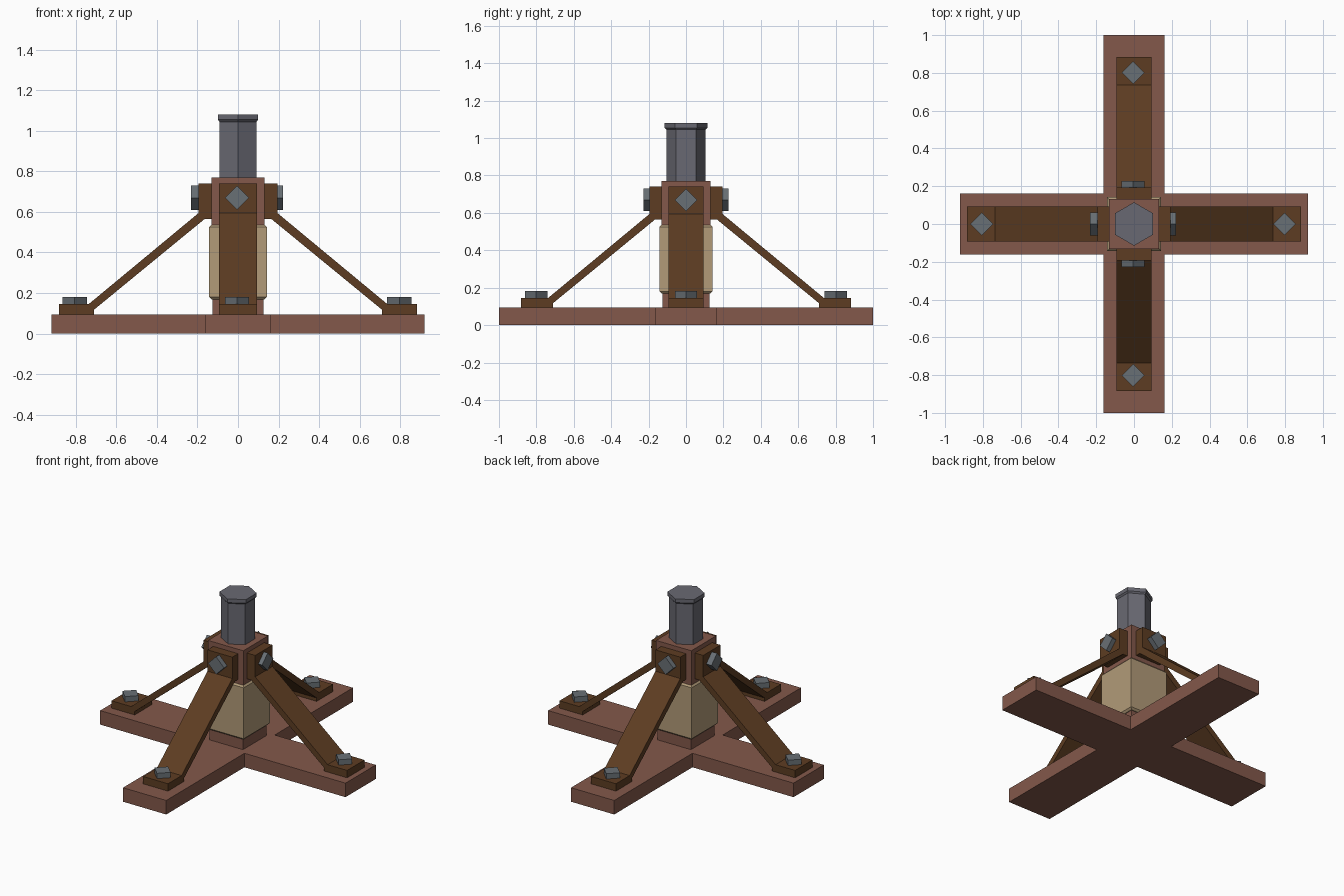
import bpy, bmesh, math
from mathutils import Matrix, Vector

if "Cube" in bpy.data.objects:
    bpy.data.objects.remove(bpy.data.objects["Cube"])


def material(name, rgb):
    m = bpy.data.materials.new(name)
    m.diffuse_color = (*rgb, 1)
    m.use_nodes = True
    m.node_tree.nodes["Principled BSDF"].inputs["Base Color"].default_value = m.diffuse_color
    return m


RED_WOOD = material("reddish wood", (0.227, 0.098, 0.069))
DARK_WOOD = material("dark brown wood", (0.110, 0.046, 0.016))
TAN = material("tan wrapping", (0.445, 0.328, 0.188))
PIPE = material("dark grey metal", (0.141, 0.141, 0.168))
BOLT = material("blue grey metal", (0.141, 0.161, 0.178))


def finish(name, bm, mat, matrix=Matrix()):
    bmesh.ops.recalc_face_normals(bm, faces=bm.faces)
    bm.transform(matrix)
    mesh = bpy.data.meshes.new(name)
    bm.to_mesh(mesh)
    bm.free()
    mesh.materials.append(mat)
    ob = bpy.data.objects.new(name, mesh)
    bpy.context.collection.objects.link(ob)
    return ob


def extrude(name, points, direction, mat, matrix=Matrix()):
    """Flat outline pushed along a direction."""
    bm = bmesh.new()
    face = bm.faces.new([bm.verts.new(p) for p in points])
    geo = bmesh.ops.extrude_face_region(bm, geom=[face])["geom"]
    verts = [v for v in geo if isinstance(v, bmesh.types.BMVert)]
    bmesh.ops.translate(bm, verts=verts, vec=Vector(direction))
    return finish(name, bm, mat, matrix)


def prism(name, rings, sides, start, mat, matrix=Matrix()):
    """Stacked polygon rings given as (corner radius, z)."""
    bm = bmesh.new()
    loops = []
    for r, z in rings:
        angles = [start + i * math.tau / sides for i in range(sides)]
        loops.append([bm.verts.new((r * math.cos(a), r * math.sin(a), z)) for a in angles])
    bm.faces.new(loops[0])
    bm.faces.new(loops[-1])
    for a, b in zip(loops, loops[1:]):
        for i in range(sides):
            j = (i + 1) % sides
            bm.faces.new((a[i], a[j], b[j], b[i]))
    return finish(name, bm, mat, matrix)


def square(name, rings, mat):
    """Square stack, rings given as (half width, z)."""
    return prism(name, [(h * math.sqrt(2), z) for h, z in rings], 4, math.pi / 4, mat)


# Cross shaped base
W, X, Y, TOP = 0.162, 0.92, 1.0, 0.095
cross = [(X, -W), (X, W), (W, W), (W, Y), (-W, Y), (-W, W),
         (-X, W), (-X, -W), (-W, -W), (-W, -Y), (W, -Y), (W, -W)]
extrude("cross_base", [(x, y, 0) for x, y in cross], (0, 0, TOP), RED_WOOD)

# Centre post with wrapping
square("post_foot", [(0.125, TOP), (0.125, 0.20)], RED_WOOD)
square("post_wrapping", [(0.130, 0.168), (0.142, 0.18), (0.142, 0.525), (0.131, 0.537)], TAN)
square("post_head", [(0.132, 0.52), (0.132, 0.77)], RED_WOOD)

# Hexagonal pipe with a flared cap
prism("pipe", [(0.105, 0.76), (0.105, 1.045), (0.115, 1.055), (0.115, 1.08)],
      6, math.pi / 2, PIPE)

# Four braces, each with a foot bolt and a head bolt
profile = [(0.883, TOP), (0.883, 0.145), (0.737, 0.145), (0.194, 0.595), (0.194, 0.74),
           (0.125, 0.74), (0.125, 0.565), (0.165, 0.565), (0.71, 0.118), (0.71, TOP)]
bolt_shift = Matrix.Translation((-0.005, 0, 0))
for i, side in enumerate(("right", "back", "left", "front")):
    turn = Matrix.Rotation(i * math.pi / 2, 4, "Z")
    extrude(side + "_brace", [(r, -0.093, z) for r, z in profile], (0, 0.186, 0),
            DARK_WOOD, turn)
    prism(side + "_foot_bolt", [(0.06, 0.14), (0.06, 0.181)], 4, 0, BOLT,
          bolt_shift @ turn @ Matrix.Translation((0.801, 0, 0)))
    prism(side + "_head_bolt", [(0.06, 0.185), (0.06, 0.228)], 4, 0, BOLT,
          bolt_shift @ turn @ Matrix.Translation((0, 0, 0.67)) @ Matrix.Rotation(math.pi / 2, 4, "Y"))
